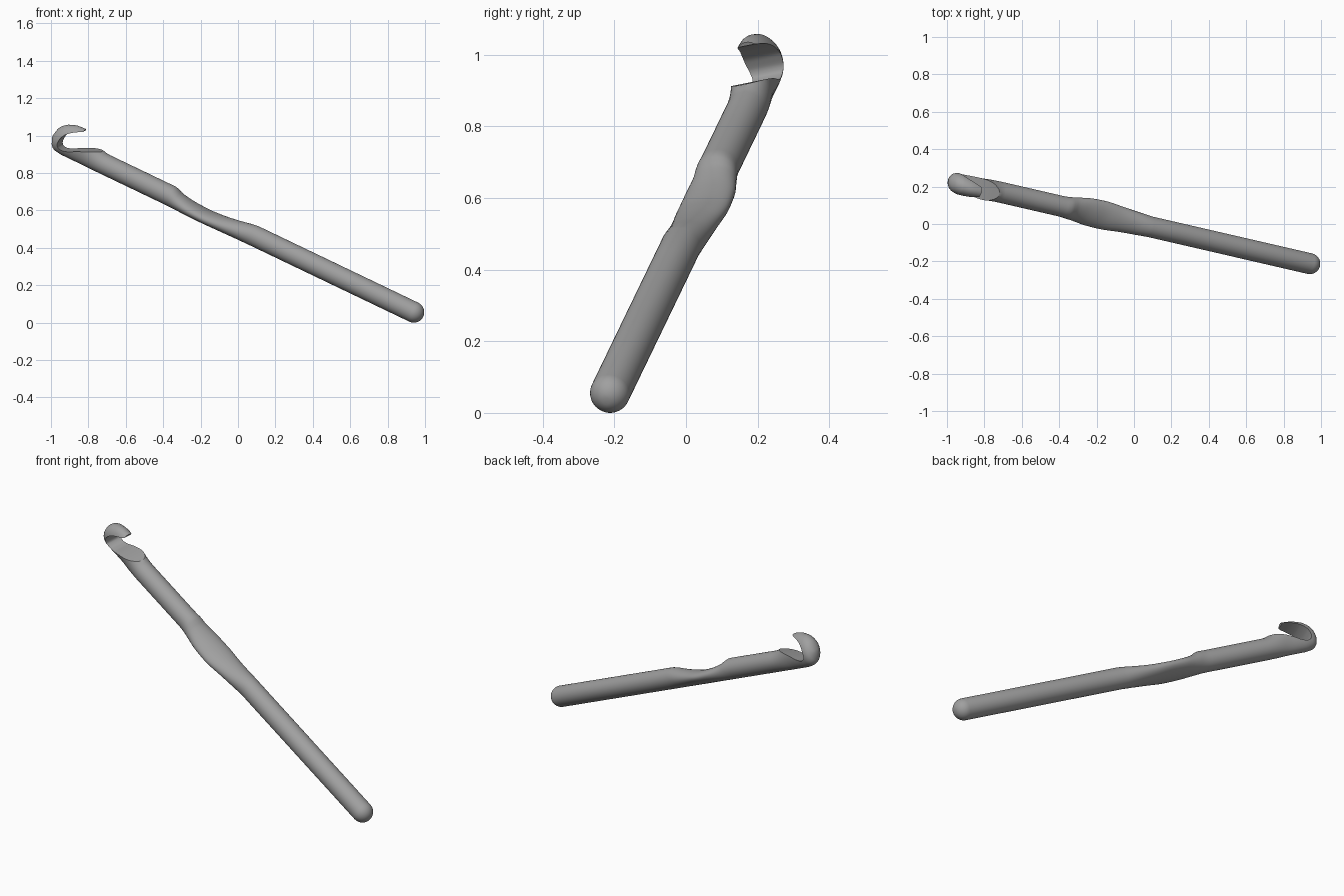
import bpy, bmesh, math
from mathutils import Vector, Matrix

if "Cube" in bpy.data.objects:
    bpy.data.objects.remove(bpy.data.objects["Cube"], do_unlink=True)

# Local frame: s along the shaft, w across it, h towards the open side of the hook
HEAD = Vector((-0.94, 0.222, 0.956))
FOOT = Vector((0.94, -0.212, 0.056))
R = 0.056
LENGTH = (HEAD - FOOT).length
axis = (HEAD - FOOT).normalized()
up = (Vector((0, 0, 1)) - axis * axis.z).normalized()
up = Matrix.Rotation(math.radians(-12), 3, axis) @ up
if up.y > 0 or up.y > -0.094:
    up = Matrix.Rotation(math.radians(24), 3, axis) @ up
side = axis.cross(up)


def place(s, w, h):
    return HEAD + axis * s + side * w + up * h


def smooth_curve(keys):
    """Return a function through (x, y) keys that does not overshoot."""
    xs, ys = zip(*keys)
    slope = [(ys[i + 1] - ys[i]) / (xs[i + 1] - xs[i]) for i in range(len(xs) - 1)]
    tan = [slope[0]]
    for a, b in zip(slope, slope[1:]):
        tan.append(2 * a * b / (a + b) if a * b > 0 else 0)
    tan.append(slope[-1])

    def value(x):
        if x <= xs[0]:
            return ys[0]
        if x >= xs[-1]:
            return ys[-1]
        i = max(k for k in range(len(xs) - 1) if xs[k] <= x)
        d = xs[i + 1] - xs[i]
        t = (x - xs[i]) / d
        return ((1 + 2 * t) * (1 - t) ** 2 * ys[i] + t * (1 - t) ** 2 * d * tan[i]
                + t * t * (3 - 2 * t) * ys[i + 1] + t * t * (t - 1) * d * tan[i + 1])
    return value


def make_object(name, bm):
    bmesh.ops.recalc_face_normals(bm, faces=bm.faces)
    mesh = bpy.data.meshes.new(name)
    bm.to_mesh(mesh)
    bm.free()
    obj = bpy.data.objects.new(name, mesh)
    bpy.context.collection.objects.link(obj)
    return obj


# Section outline along the shaft: thumb rest scooped and widened, head raised
top = smooth_curve([(-1.16, R), (-1.12, 0.05), (-1.06, 0.038), (-0.95, 0.022),
                    (-0.88, 0.017), (-0.8, 0.021), (-0.71, 0.037), (-0.66, R),
                    (-0.26, R), (-0.2, 0.07), (-0.1, 0.131), (-0.05, 0.129),
                    (0, 0.115), (0.03, 0.095), (0.05, 0.07), (0.062, 0.03)])
bottom = smooth_curve([(-0.02, -R), (0.02, -0.05), (0.045, -0.034), (0.062, 0.01)])
width = smooth_curve([(-1.16, R), (-1, 0.068), (-0.88, 0.078), (-0.8, 0.076),
                      (-0.7, 0.063), (-0.62, R), (0, R), (0.03, 0.05),
                      (0.05, 0.035), (0.062, 0.012)])

# Stations: rounded foot, plain shaft, thumb rest, head
sections = []
for k in range(1, 9):
    a = k / 8 * math.pi / 2
    r = R * math.sin(a)
    sections.append((-LENGTH - R * math.cos(a), r, -r, r))
stations = [-1.7, -1.3] + [-1.16 + 0.02 * k for k in range(28)] + [-0.45]
stations += [-0.26 + 0.02 * k for k in range(13)]
stations += [0.01 + 0.0065 * k for k in range(9)]
sections += [(s, width(s), bottom(s), top(s)) for s in stations]

# Hook body lofted through the sections
SIDES = 40
bm = bmesh.new()
rings = []
for s, w, lo, hi in sections:
    mid, half = (lo + hi) / 2, (hi - lo) / 2
    angles = [2 * math.pi * k / SIDES for k in range(SIDES)]
    rings.append([bm.verts.new(place(s, w * math.cos(a), mid + half * math.sin(a)))
                  for a in angles])
for a, b in zip(rings, rings[1:]):
    for k in range(SIDES):
        n = (k + 1) % SIDES
        bm.faces.new((a[k], a[n], b[n], b[k]))
bm.faces.new(rings[0])
bm.faces.new(rings[-1])
hook = make_object("crochet_hook", bm)

# Notch cutter: sloping floor, rounded throat and underside of the lip
path = [(-0.235, 0.066), (-0.17, 0.043), (-0.1, 0.012), (-0.05, -0.014),
        (-0.02, -0.022), (0.004, -0.016), (0.014, 0.005), (0.011, 0.032),
        (-0.008, 0.068), (-0.04, 0.095), (-0.088, 0.12)]
along = smooth_curve([(i, p[0]) for i, p in enumerate(path)])
height = smooth_curve([(i, p[1]) for i, p in enumerate(path)])
STEPS = 5
outline = [(along(i / STEPS), height(i / STEPS)) for i in range((len(path) - 1) * STEPS + 1)]
outline += [(-0.088, 0.2), (-0.235, 0.2)]
bm = bmesh.new()
near = [bm.verts.new(place(s, -0.12, h)) for s, h in outline]
far = [bm.verts.new(place(s, 0.12, h)) for s, h in outline]
bm.faces.new(near)
bm.faces.new(far)
for k in range(len(outline)):
    n = (k + 1) % len(outline)
    bm.faces.new((near[k], near[n], far[n], far[k]))
cutter = make_object("notch_cutter", bm)
cutter.hide_render = True

cut = hook.modifiers.new("notch", "BOOLEAN")
cut.operation = "DIFFERENCE"
cut.solver = "EXACT"
cut.object = cutter
bpy.context.view_layer.objects.active = hook
hook.select_set(True)
cutter.select_set(False)
bpy.ops.object.modifier_apply(modifier=cut.name)
bpy.data.objects.remove(cutter, do_unlink=True)

# Plain grey finish
grey = bpy.data.materials.new("plain_grey")
grey.use_nodes = True
colour = (0.35, 0.35, 0.35, 1)
grey.diffuse_color = colour
grey.node_tree.nodes["Principled BSDF"].inputs["Base Color"].default_value = colour
hook.data.materials.clear()
hook.data.materials.append(grey)
bpy.ops.object.shade_smooth_by_angle(angle=math.radians(35))
